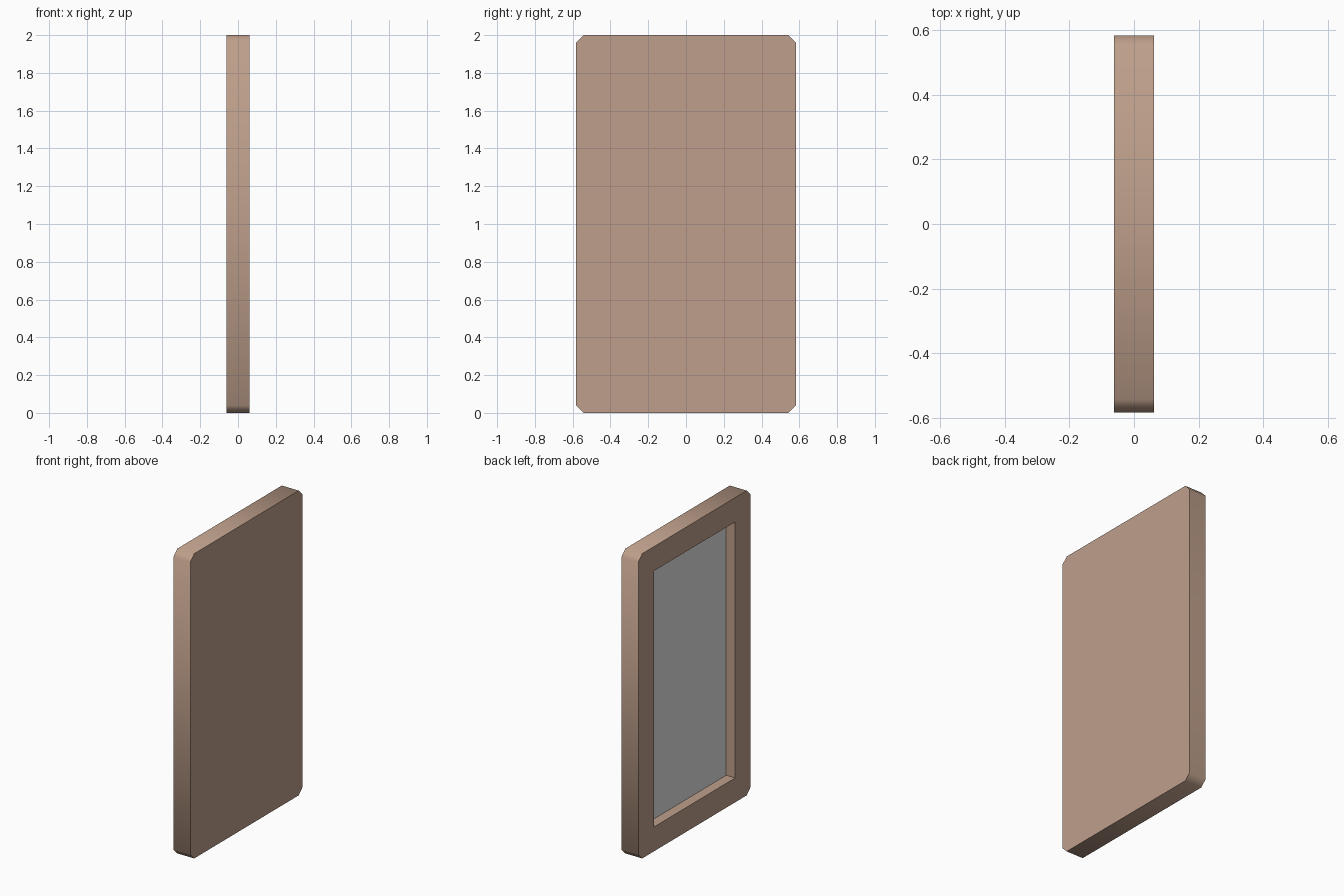
import bpy
import bmesh
from math import radians
from mathutils import Vector

if "Cube" in bpy.data.objects:
    bpy.data.objects.remove(bpy.data.objects["Cube"], do_unlink=True)

THICK, WIDTH, HEIGHT = 0.123, 1.164, 2.0
BORDER, DEPTH, CORNER = 0.16, 0.065, 0.04
PLATE = 0.006


def material(name, rgb):
    mat = bpy.data.materials.new(name)
    mat.use_nodes = True
    mat.diffuse_color = (*rgb, 1)
    mat.node_tree.nodes["Principled BSDF"].inputs["Base Color"].default_value = (*rgb, 1)
    return mat


def box(name, size, centre, mat, corner=0):
    """Box whose four edges along x can be chamfered."""
    bm = bmesh.new()
    bmesh.ops.create_cube(bm, size=1)
    bmesh.ops.scale(bm, vec=size, verts=bm.verts)
    bmesh.ops.translate(bm, vec=centre, verts=bm.verts)
    if corner:
        edges = [e for e in bm.edges
                 if abs((e.verts[0].co - e.verts[1].co).normalized().x) > 0.9]
        bmesh.ops.bevel(bm, geom=edges, offset=corner, segments=1, affect='EDGES')
    mesh = bpy.data.meshes.new(name)
    bm.to_mesh(mesh)
    bm.free()
    mesh.materials.append(mat)
    obj = bpy.data.objects.new(name, mesh)
    bpy.context.collection.objects.link(obj)
    return obj


wood = material("light brown", (0.515, 0.347, 0.258))
grey = material("pale grey", (0.76, 0.76, 0.76))

middle = Vector((0, 0, HEIGHT / 2))
face_x = -THICK / 2
opening = (WIDTH - 2 * BORDER, HEIGHT - 2 * BORDER)

# Chamfered frame with a rectangular recess in its -x face
frame = box("frame", (THICK, WIDTH, HEIGHT), middle, wood, CORNER)
floor_x = face_x + DEPTH + PLATE
cutter = box("recess_cutter", (0.2, *opening),
             middle + Vector((floor_x - 0.1, 0, 0)), wood)
cutter.hide_render = True

cut = frame.modifiers.new("recess", 'BOOLEAN')
cut.operation = 'DIFFERENCE'
cut.solver = 'EXACT'
cut.object = cutter
bpy.ops.object.select_all(action='DESELECT')
frame.select_set(True)
bpy.context.view_layer.objects.active = frame
bpy.ops.object.modifier_apply(modifier=cut.name)
bpy.data.objects.remove(cutter, do_unlink=True)

# Soft shading around the rim, crisp front and recess edges
bpy.ops.object.shade_smooth_by_angle(angle=radians(60))

# Thin pane lying on the recess floor
box("pane", (PLATE, *opening),
    middle + Vector((floor_x - PLATE / 2, 0, 0)), grey)
